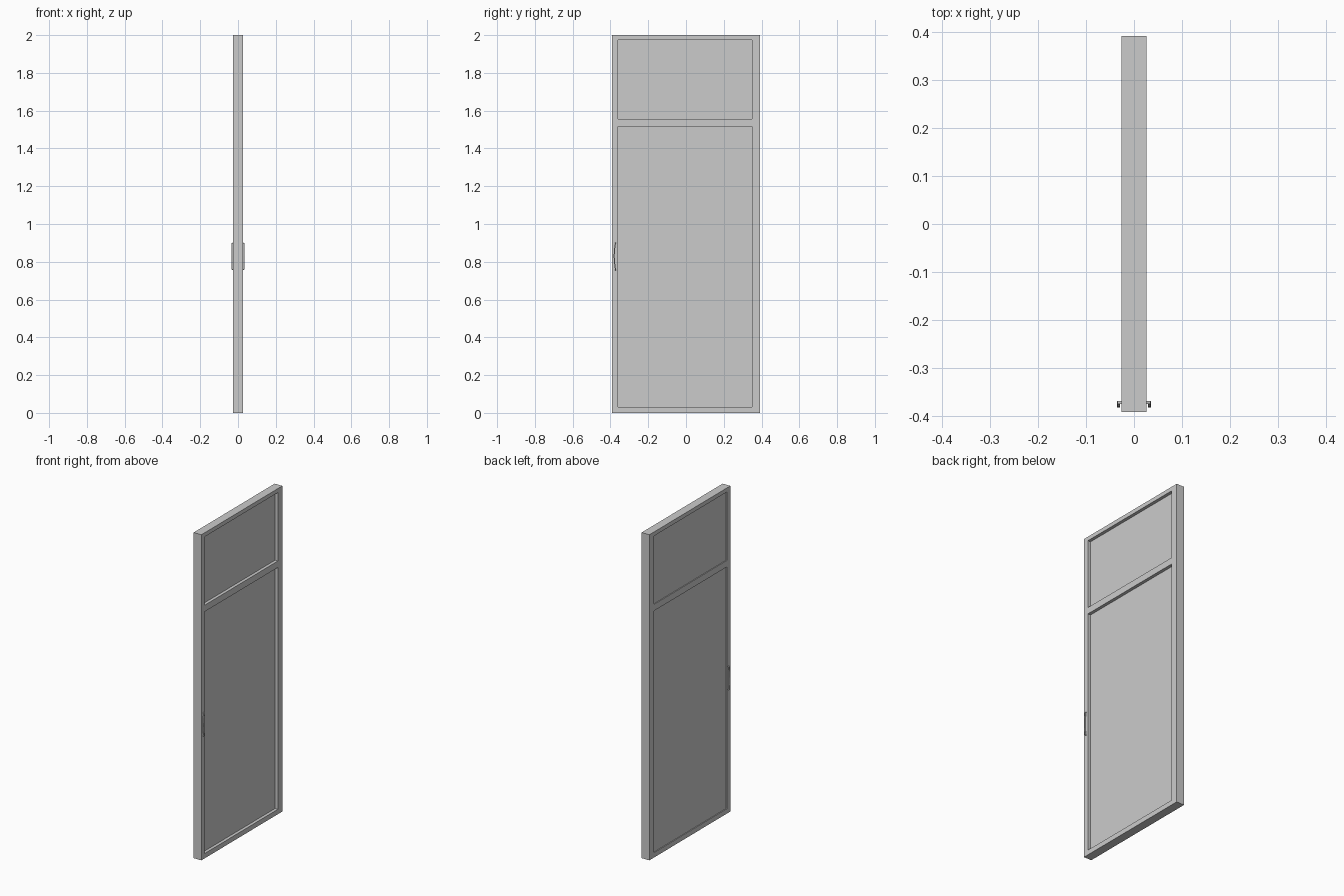
import bpy, bmesh
from mathutils import Vector

if "Cube" in bpy.data.objects:
    bpy.data.objects.remove(bpy.data.objects["Cube"])

HALF_T = 0.026                                   # half the frame thickness
YS = [-0.393, -0.36, 0.35, 0.393]                # stile edges
ZS = [0.0, 0.03, 1.515, 1.555, 1.975, 2.0]       # rail edges
OPENINGS = [(1, 1), (1, 3)]                      # grid cells left open


def finish(bm, name):
    bmesh.ops.recalc_face_normals(bm, faces=bm.faces)
    mesh = bpy.data.meshes.new(name)
    bm.to_mesh(mesh)
    bm.free()
    obj = bpy.data.objects.new(name, mesh)
    bpy.context.collection.objects.link(obj)
    return obj


def box(name, lo, hi):
    bm = bmesh.new()
    bmesh.ops.create_cube(bm, size=1)
    for v in bm.verts:
        v.co = Vector([(a + b) / 2 + c * (b - a) for a, b, c in zip(lo, hi, v.co)])
    return finish(bm, name)


# Door frame: a flat grid with two openings, extruded to thickness
bm = bmesh.new()
grid = [[bm.verts.new((-HALF_T, y, z)) for z in ZS] for y in YS]
for i in range(len(YS) - 1):
    for j in range(len(ZS) - 1):
        if (i, j) not in OPENINGS:
            bm.faces.new((grid[i][j], grid[i + 1][j], grid[i + 1][j + 1], grid[i][j + 1]))
ext = bmesh.ops.extrude_face_region(bm, geom=bm.faces[:], use_keep_orig=True)
moved = [e for e in ext["geom"] if isinstance(e, bmesh.types.BMVert)]
bmesh.ops.translate(bm, verts=moved, vec=(2 * HALF_T, 0, 0))
finish(bm, "door_frame")

# Recessed panels, deeper on the +x side
for name, (i, j) in zip(("lower_panel", "upper_panel"), OPENINGS):
    box(name, (-0.021, YS[i], ZS[j]), (0.007, YS[i + 1], ZS[j + 1]))


# Pull handle: slim square bar, bowed sideways, returning to the door at both ends
def handle(name, side):
    path = [(0.024, -0.373, 0.757), (0.032, -0.373, 0.760), (0.032, -0.378, 0.79),
            (0.032, -0.380, 0.83), (0.032, -0.378, 0.87), (0.032, -0.373, 0.897),
            (0.024, -0.373, 0.900)]
    pts = [Vector((x * side, y, z)) for x, y, z in path]
    bm = bmesh.new()
    rings = []
    for k, p in enumerate(pts):
        t = (pts[min(k + 1, len(pts) - 1)] - pts[max(k - 1, 0)]).normalized()
        u = Vector((0, 1, 0))
        u = (u - t * u.dot(t)).normalized()
        w = t.cross(u)
        rings.append([bm.verts.new(p + 0.003 * (a * u + b * w))
                      for a, b in ((-1, -1), (1, -1), (1, 1), (-1, 1))])
    for r, s in zip(rings, rings[1:]):
        for k in range(4):
            bm.faces.new((r[k], r[(k + 1) % 4], s[(k + 1) % 4], s[k]))
    bm.faces.new(rings[0])
    bm.faces.new(rings[-1])
    finish(bm, name)


handle("handle_outside", 1)
handle("handle_inside", -1)
